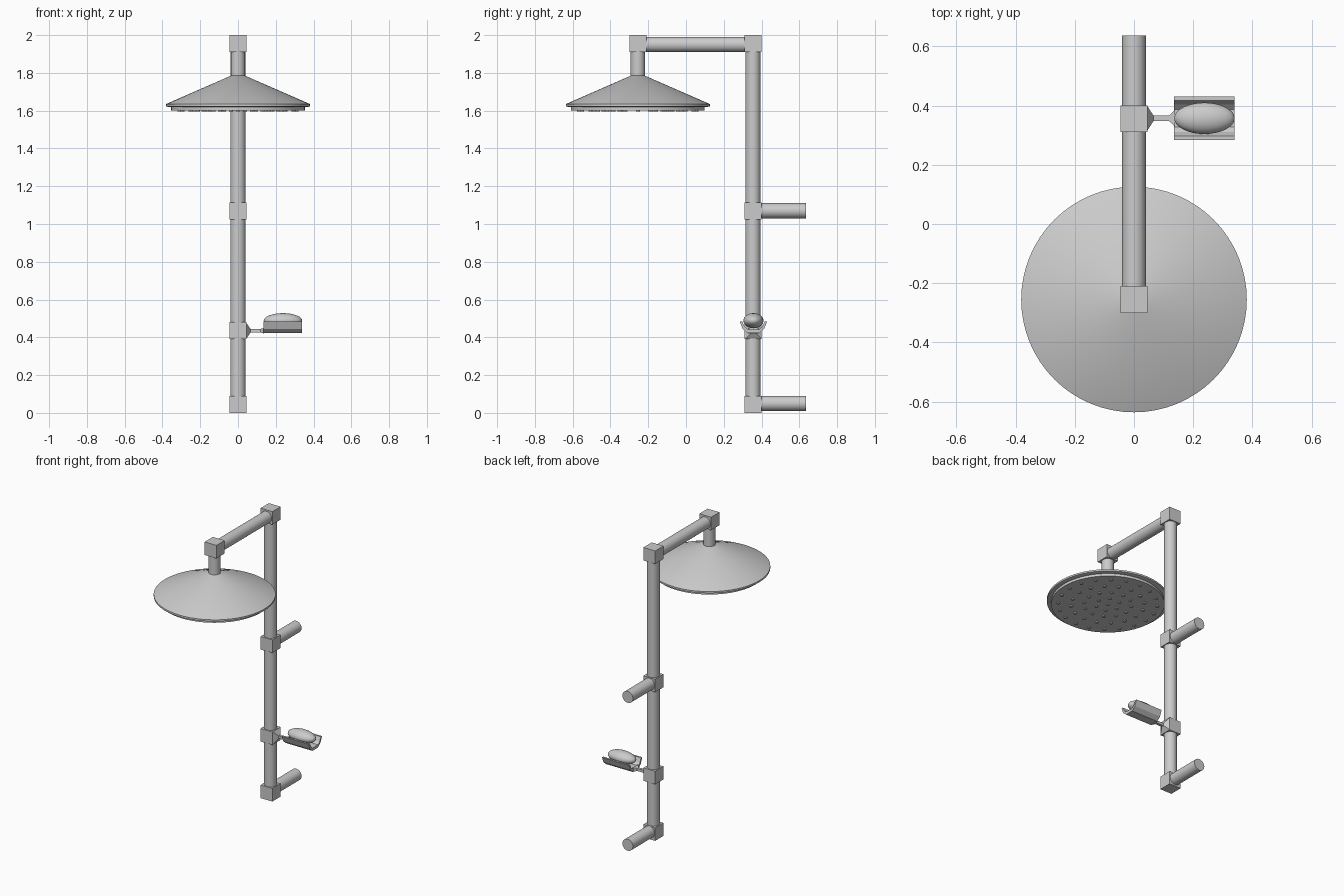
import bpy, bmesh, math
from mathutils import Vector

if "Cube" in bpy.data.objects:
    bpy.data.objects.remove(bpy.data.objects["Cube"])

POLE_Y, HEAD_Y = 0.355, -0.255


def finish(name, bm, smooth=True):
    bmesh.ops.recalc_face_normals(bm, faces=bm.faces)
    me = bpy.data.meshes.new(name)
    bm.to_mesh(me)
    bm.free()
    ob = bpy.data.objects.new(name, me)
    bpy.context.collection.objects.link(ob)
    if smooth:
        bpy.ops.object.select_all(action='DESELECT')
        ob.select_set(True)
        bpy.context.view_layer.objects.active = ob
        bpy.ops.object.shade_smooth_by_angle(angle=math.radians(30))
    return ob


def tube(name, a, b, r=0.04, segs=32):
    a, b = Vector(a), Vector(b)
    bm = bmesh.new()
    bmesh.ops.create_cone(bm, cap_ends=True, segments=segs, radius1=r, radius2=r, depth=(b - a).length)
    rot = (b - a).to_track_quat('Z', 'Y').to_matrix()
    bmesh.ops.rotate(bm, verts=bm.verts, matrix=rot)
    bmesh.ops.translate(bm, verts=bm.verts, vec=(a + b) / 2)
    return finish(name, bm)


def joint(name, y, z, s=0.09):
    bm = bmesh.new()
    bmesh.ops.create_cube(bm, size=s)
    bmesh.ops.translate(bm, verts=bm.verts, vec=(0, y, z))
    return finish(name, bm, False)


def loft(name, rings):
    # closed skin through equal-length rings, capped at both ends
    bm = bmesh.new()
    vs = [[bm.verts.new(p) for p in ring] for ring in rings]
    n = len(vs[0])
    for a, b in zip(vs, vs[1:]):
        for i in range(n):
            j = (i + 1) % n
            bm.faces.new((a[i], a[j], b[j], b[i]))
    bm.faces.new(vs[0])
    bm.faces.new(vs[-1])
    return bm


# pipes
tube("riser_pipe", (0, POLE_Y, 0.04), (0, POLE_Y, 1.96))
tube("top_arm", (0, HEAD_Y, 1.95), (0, POLE_Y, 1.95))
tube("drop_pipe", (0, HEAD_Y, 1.77), (0, HEAD_Y, 1.93), 0.038)
for n, z in (("lower", 0.05), ("upper", 1.07)):
    tube(n + "_wall_pipe", (0, POLE_Y, z), (0, 0.636, z))

# cube joints
for n, y, z in (("base", POLE_Y, 0.045), ("dish", POLE_Y, 0.435), ("middle", POLE_Y, 1.07),
                ("top", POLE_Y, 1.955), ("arm", HEAD_Y, 1.955)):
    joint(n + "_joint", y, z)

# shower head: turned profile with rim, groove and face plate
profile = [(0.038, 1.785), (0.381, 1.635), (0.381, 1.623), (0.366, 1.619),
           (0.354, 1.619), (0.354, 1.602)]
SEG = 64
rings = [[(r * math.cos(2 * math.pi * i / SEG), HEAD_Y + r * math.sin(2 * math.pi * i / SEG), z)
          for i in range(SEG)] for r, z in profile]
finish("shower_head", loft("shower_head", rings), True)

# nozzles in concentric rings
k = 0
for count, r in ((1, 0), (6, 0.075), (12, 0.15), (16, 0.23), (20, 0.31)):
    for i in range(count):
        a = 2 * math.pi * i / count
        x, y = r * math.cos(a), HEAD_Y + r * math.sin(a)
        tube(f"nozzle_{k}", (x, y, 1.595), (x, y, 1.605), 0.011, 12)
        k += 1

# dish bracket: square section flaring at both ends
sections = [(0.044, 0.043, 0.043), (0.066, 0.009, 0.009), (0.118, 0.009, 0.009), (0.138, 0.028, 0.015)]
rings = [[(x, POLE_Y + 0.002 + sy * hy, 0.435 + sz * hz)
          for sy, sz in ((-1, -1), (1, -1), (1, 1), (-1, 1))] for x, hy, hz in sections]
finish("dish_bracket", loft("dish_bracket", rings), False)

# soap dish: faceted trough section, mirrored across its centre
outer = [(0.073, 0.485), (0.057, 0.445), (0.030, 0.422)]
inner = [(0.030, 0.441), (0.047, 0.457), (0.060, 0.485)]
half = outer + [(0.0, 0.42), (0.0, 0.437)]
section = outer + [(-y, z) for y, z in reversed(outer)] + \
    [(-y, z) for y, z in reversed(inner)] + inner
dish = loft("soap_dish", [[(x, POLE_Y + 0.002 + y, z) for y, z in section] for x in (0.135, 0.34)])
finish("soap_dish", dish, False)

# soap bar
bm = bmesh.new()
bmesh.ops.create_uvsphere(bm, u_segments=32, v_segments=16, radius=1)
bmesh.ops.scale(bm, verts=bm.verts, vec=(0.102, 0.053, 0.040))
bmesh.ops.translate(bm, verts=bm.verts, vec=(0.238, POLE_Y + 0.002, 0.488))
finish("soap_bar", bm)
